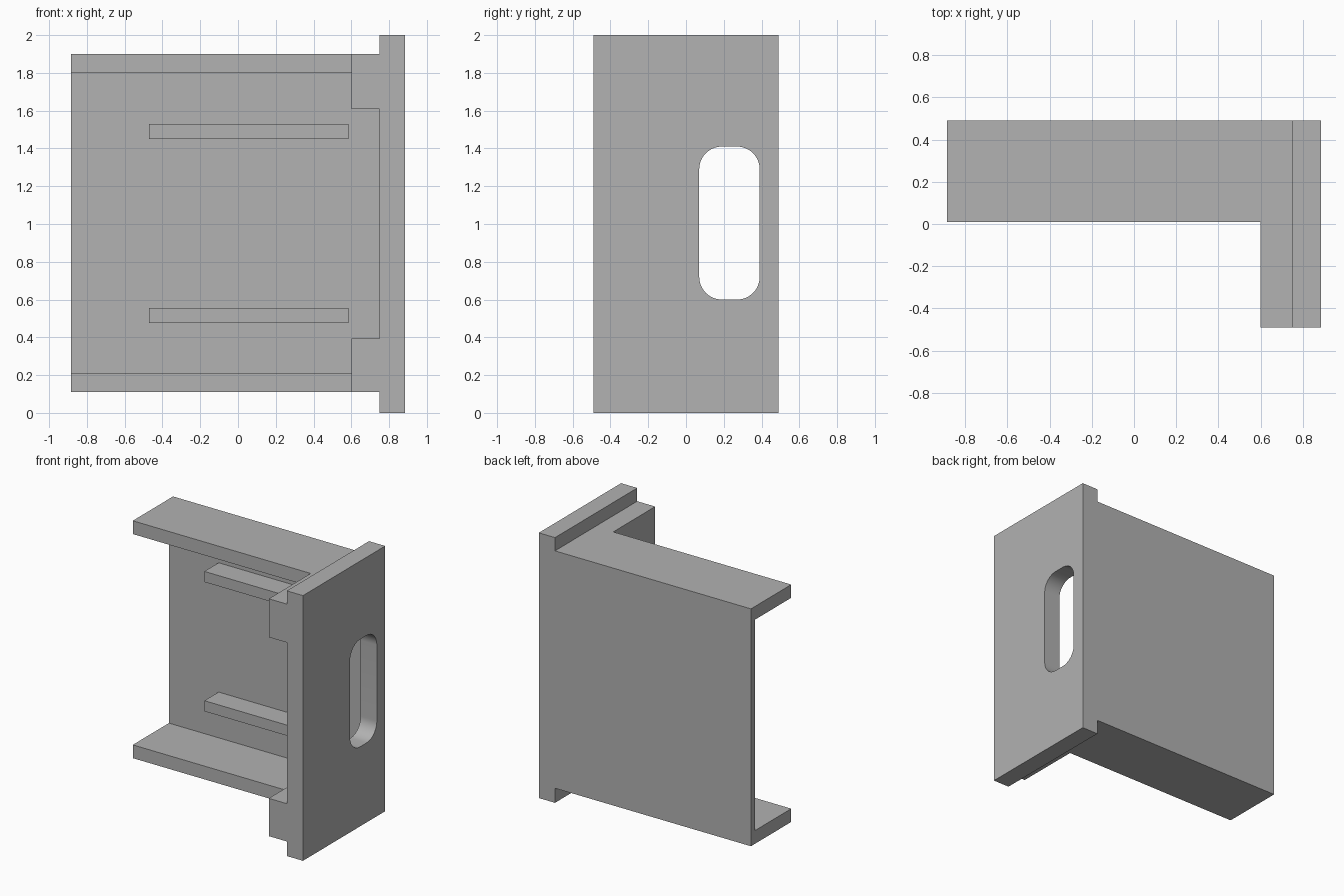
import bpy, bmesh, math
from mathutils import Vector

if "Cube" in bpy.data.objects:
    bpy.data.objects.remove(bpy.data.objects["Cube"])

grey = bpy.data.materials.new("plain_grey")
grey.use_nodes = True
COLOUR = (0.445, 0.445, 0.445, 1)
grey.diffuse_color = COLOUR
grey.node_tree.nodes["Principled BSDF"].inputs["Base Color"].default_value = COLOUR


def prism(name, outline, x0, x1):
    """Extrude a (y, z) outline along x."""
    bm = bmesh.new()
    face = bm.faces.new([bm.verts.new((x0, y, z)) for y, z in outline])
    ext = bmesh.ops.extrude_face_region(bm, geom=[face])["geom"]
    moved = [v for v in ext if isinstance(v, bmesh.types.BMVert)]
    bmesh.ops.translate(bm, verts=moved, vec=Vector((x1 - x0, 0, 0)))
    bmesh.ops.recalc_face_normals(bm, faces=bm.faces)
    mesh = bpy.data.meshes.new(name)
    bm.to_mesh(mesh)
    bm.free()
    mesh.materials.append(grey)
    obj = bpy.data.objects.new(name, mesh)
    bpy.context.collection.objects.link(obj)
    return obj


def rect(y0, y1, z0, z1):
    return [(y0, z0), (y1, z0), (y1, z1), (y0, z1)]


def rounded_rect(y0, y1, z0, z1, r, steps=14):
    centres = [(y1 - r, z1 - r), (y0 + r, z1 - r), (y0 + r, z0 + r), (y1 - r, z0 + r)]
    pts = []
    for q, (cy, cz) in enumerate(centres):
        for i in range(steps + 1):
            a = math.pi / 2 * (q + i / steps)
            pts.append((cy + r * math.cos(a), cz + r * math.sin(a)))
    return pts


def combine(target, tool, operation):
    """Apply a boolean and discard the tool."""
    bpy.context.view_layer.objects.active = target
    mod = target.modifiers.new("combine", "BOOLEAN")
    mod.operation, mod.solver, mod.object = operation, "EXACT", tool
    bpy.ops.object.modifier_apply(modifier=mod.name)
    bpy.data.objects.remove(tool)


LEFT, RIGHT, FRONT, BACK = -0.885, 0.885, -0.49, 0.49
PLATE_X, BLOCK_X, WALL_Y, LIP_Y = 0.75, 0.6, 0.44, 0.01

# Upright end plate
body = prism("bracket_body", rect(FRONT, BACK, 0, 2), PLATE_X, RIGHT)

# Back wall with top and bottom flanges, as one channel section
channel = [(BACK, 0.11), (BACK, 1.9), (LIP_Y, 1.9), (LIP_Y, 1.8),
           (WALL_Y, 1.8), (WALL_Y, 0.21), (LIP_Y, 0.21), (LIP_Y, 0.11)]
combine(body, prism("channel", channel, LEFT, 0.8), "UNION")

# Stiffening blocks against the end plate
for z0, z1 in ((0.11, 0.395), (1.61, 1.9)):
    combine(body, prism("block", rect(FRONT, BACK, z0, z1), BLOCK_X, 0.8), "UNION")

# Rounded slot through the end plate
slot = prism("slot_cutter", rounded_rect(0.07, 0.39, 0.6, 1.41, 0.12), 0.7, 1)
combine(body, slot, "DIFFERENCE")

# Merge the flat seams
bm = bmesh.new()
bm.from_mesh(body.data)
bmesh.ops.remove_doubles(bm, verts=bm.verts, dist=0.0001)
bmesh.ops.dissolve_limit(bm, angle_limit=math.radians(1), verts=bm.verts, edges=bm.edges)
bm.to_mesh(body.data)
bm.free()

# Ribs on the inside of the back wall
for name, z in (("lower_rib", 0.475), ("upper_rib", 1.45)):
    prism(name, rect(0.27, WALL_Y, z, z + 0.08), -0.47, 0.585)

# Smooth the slot ends, keep the edges sharp
bpy.ops.object.select_all(action="DESELECT")
body.select_set(True)
bpy.context.view_layer.objects.active = body
bpy.ops.object.shade_smooth_by_angle(angle=math.radians(30))
